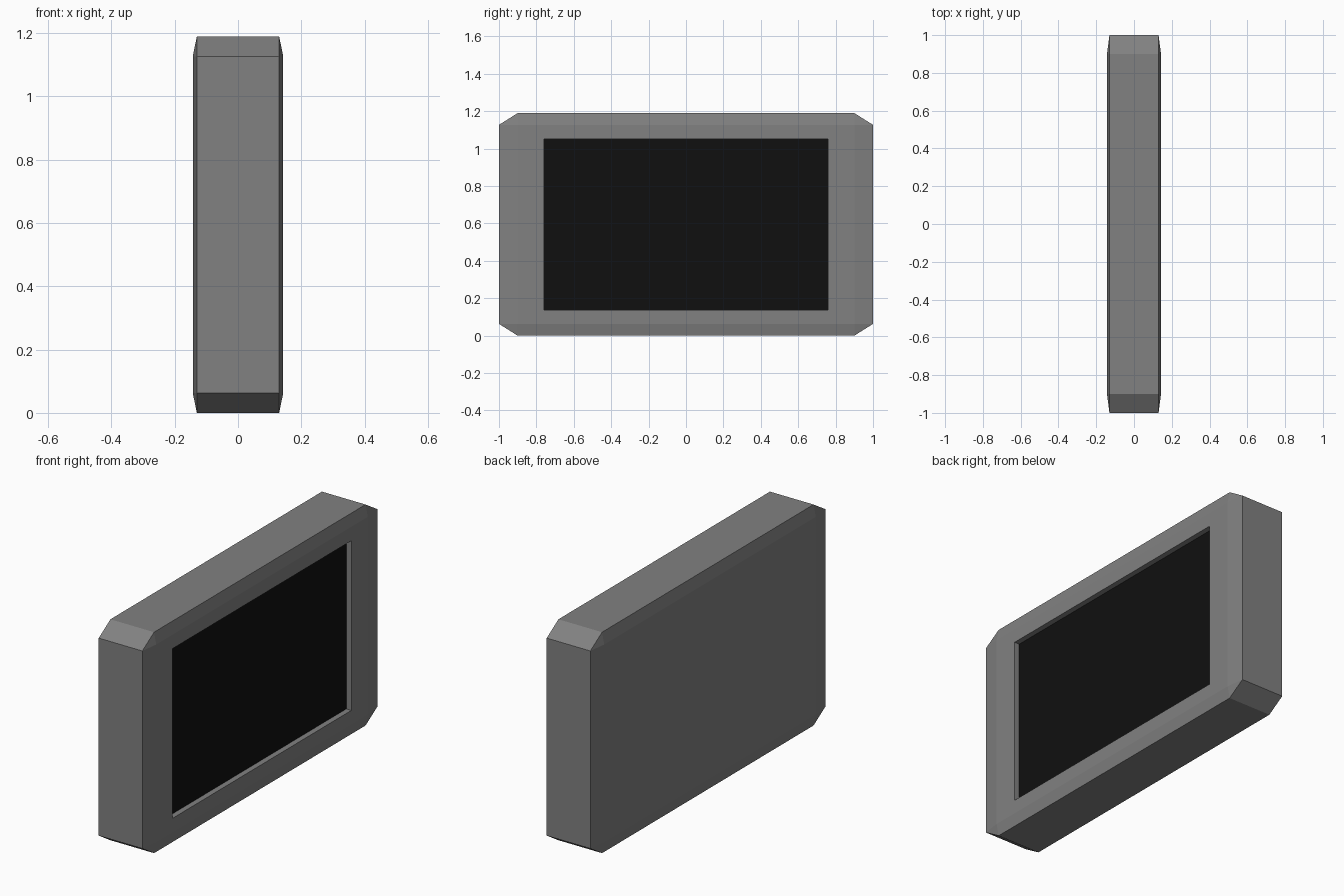
import bpy
import bmesh

cube = bpy.data.objects.get("Cube")
if cube:
    bpy.data.objects.remove(cube, do_unlink=True)


def make_material(name, color):
    mat = bpy.data.materials.new(name)
    mat.use_nodes = True
    mat.diffuse_color = color
    mat.node_tree.nodes["Principled BSDF"].inputs["Base Color"].default_value = color
    return mat


grey = make_material("casing grey", (0.22, 0.22, 0.22, 1))
black = make_material("screen black", (0.005, 0.005, 0.005, 1))

# Main dimensions: outer half sizes, chamfers and screen opening
HALF_X, HALF_Y, HALF_Z = 0.143, 1.0, 0.595
CUT_X, CUT_Y, CUT_Z = 0.013, 0.1, 0.063
OPEN_Y, OPEN_Z, DEPTH = 0.76, 0.457, 0.03
flat_x, flat_y, flat_z = HALF_X - CUT_X, HALF_Y - CUT_Y, HALF_Z - CUT_Z

# Casing: a box chamfered by a different amount along each axis
bm = bmesh.new()
for sx in (-1, 1):
    for sy in (-1, 1):
        for sz in (-1, 1):
            bm.verts.new((sx * HALF_X, sy * flat_y, sz * flat_z))
            bm.verts.new((sx * flat_x, sy * HALF_Y, sz * flat_z))
            bm.verts.new((sx * flat_x, sy * flat_y, sz * HALF_Z))
bmesh.ops.convex_hull(bm, input=bm.verts)
bmesh.ops.dissolve_limit(bm, angle_limit=0.01, verts=bm.verts, edges=bm.edges)
bmesh.ops.recalc_face_normals(bm, faces=bm.faces)

# Screen: opening inset in the +x face, then pushed inwards
bm.faces.ensure_lookup_table()
screen = max(bm.faces, key=lambda f: f.normal.x)
bmesh.ops.inset_individual(bm, faces=[screen], thickness=0.05)
for v in screen.verts:
    v.co.y = OPEN_Y if v.co.y > 0 else -OPEN_Y
    v.co.z = OPEN_Z if v.co.z > 0 else -OPEN_Z
bmesh.ops.inset_individual(bm, faces=[screen], thickness=0)
for v in screen.verts:
    v.co.x -= DEPTH
screen.material_index = 1

bmesh.ops.translate(bm, verts=bm.verts, vec=(0, 0, HALF_Z))
mesh = bpy.data.meshes.new("screen_casing")
bm.to_mesh(mesh)
bm.free()
mesh.materials.append(grey)
mesh.materials.append(black)
casing = bpy.data.objects.new("screen_casing", mesh)
bpy.context.collection.objects.link(casing)
